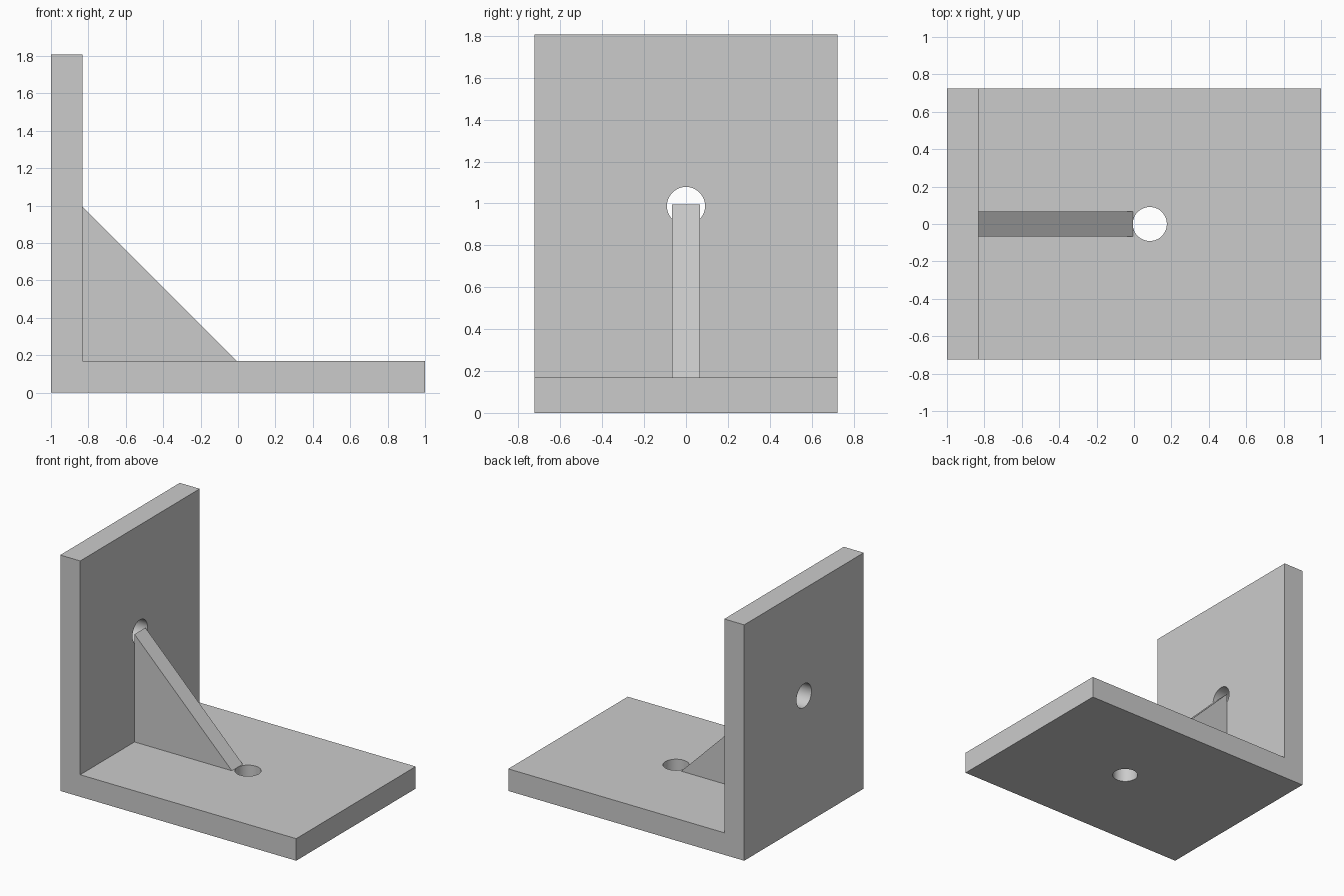
import bpy
import bmesh
import math
from mathutils import Matrix, Vector

cube = bpy.data.objects.get("Cube")
if cube:
    bpy.data.objects.remove(cube, do_unlink=True)

DEPTH = 1.447       # size along y
THICK = 0.169       # plate thickness
HEIGHT = 1.807
GUSSET_WIDTH = 0.132
GUSSET_LEG = 0.825
HOLE_RADIUS = 0.091

grey = bpy.data.materials.new("plain grey")
grey.use_nodes = True
colour = (0.6, 0.6, 0.6, 1)
grey.diffuse_color = colour
grey.node_tree.nodes["Principled BSDF"].inputs["Base Color"].default_value = colour


def add_object(name, bm):
    bmesh.ops.recalc_face_normals(bm, faces=bm.faces[:])
    mesh = bpy.data.meshes.new(name)
    bm.to_mesh(mesh)
    bm.free()
    mesh.materials.append(grey)
    obj = bpy.data.objects.new(name, mesh)
    bpy.context.collection.objects.link(obj)
    return obj


def extrude_profile(name, points, width):
    """Side profile in x and z, extruded evenly about y = 0."""
    bm = bmesh.new()
    face = bm.faces.new([bm.verts.new((x, -width / 2, z)) for x, z in points])
    result = bmesh.ops.extrude_face_region(bm, geom=[face])
    verts = [v for v in result["geom"] if isinstance(v, bmesh.types.BMVert)]
    bmesh.ops.translate(bm, verts=verts, vec=(0, width, 0))
    return add_object(name, bm)


def cut_hole(target, name, centre, turn):
    bm = bmesh.new()
    bmesh.ops.create_cone(
        bm, cap_ends=True, segments=64, radius1=HOLE_RADIUS, radius2=HOLE_RADIUS,
        depth=THICK * 2,
        matrix=Matrix.Translation(Vector(centre)) @ Matrix.Rotation(turn, 4, "Y"))
    cutter = add_object(name, bm)
    cutter.hide_render = True
    mod = target.modifiers.new(name, "BOOLEAN")
    mod.operation = "DIFFERENCE"
    mod.solver = "EXACT"
    mod.object = cutter
    bpy.context.view_layer.objects.active = target
    bpy.ops.object.modifier_apply(modifier=mod.name)
    bpy.data.objects.remove(cutter, do_unlink=True)


# L-shaped bracket: base plate and upright wall in one piece
inner = -1 + THICK
bracket = extrude_profile("bracket_plates", [
    (-1, 0), (1, 0), (1, THICK), (inner, THICK), (inner, HEIGHT), (-1, HEIGHT)], DEPTH)

# One hole centred in the open face of each plate
cut_hole(bracket, "base_hole", ((inner + 1) / 2, 0, THICK / 2), 0)
cut_hole(bracket, "wall_hole", (-1 + THICK / 2, 0, (THICK + HEIGHT) / 2), math.pi / 2)

# Triangular rib bracing the corner
extrude_profile("corner_gusset", [
    (inner, THICK), (inner + GUSSET_LEG, THICK), (inner, THICK + GUSSET_LEG)], GUSSET_WIDTH)

# Smooth hole walls, crisp plate edges
bpy.ops.object.select_all(action="DESELECT")
bracket.select_set(True)
bpy.context.view_layer.objects.active = bracket
bpy.ops.object.shade_smooth_by_angle(angle=math.radians(30))
